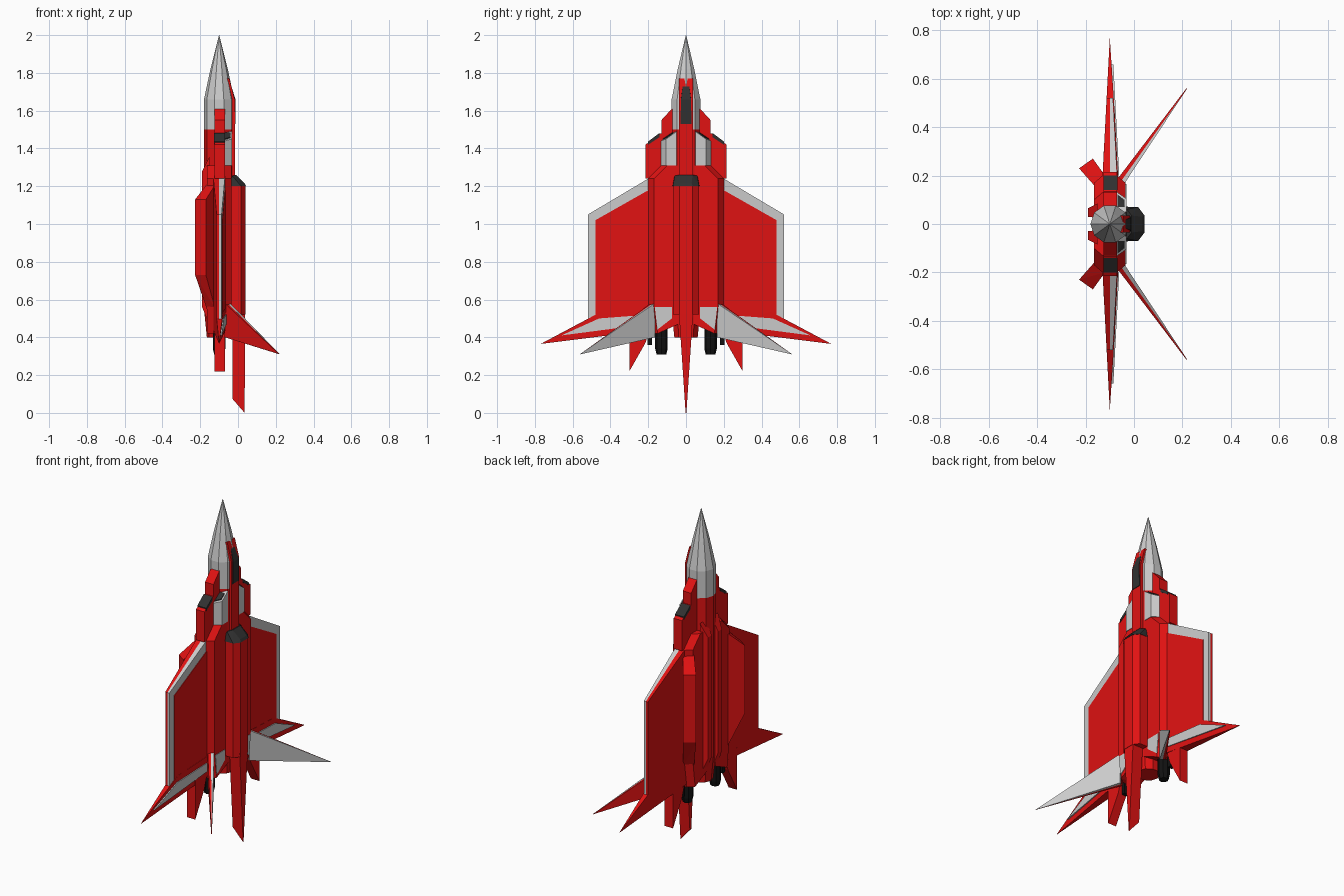
import bpy, bmesh
from math import cos, sin, tau

if "Cube" in bpy.data.objects:
    bpy.data.objects.remove(bpy.data.objects["Cube"])


def material(name, rgb):
    m = bpy.data.materials.new(name)
    m.diffuse_color = (*rgb, 1)
    m.use_nodes = True
    m.node_tree.nodes["Principled BSDF"].inputs["Base Color"].default_value = m.diffuse_color
    return m


RED = material("red_paint", (0.75, 0.006, 0.006))
DARK = material("dark_glass", (0.03, 0.03, 0.03))
BLACK = material("black_metal", (0.006, 0.006, 0.006))
GREY = None


def hull(name, pts, mat=GREY, mirror=False):
    """Flat-faced convex part around the given points, optionally mirrored over y."""
    bm = bmesh.new()
    for p in pts:
        bm.verts.new(p)
    res = bmesh.ops.convex_hull(bm, input=bm.verts)
    loose = list({g for g in res["geom_interior"] + res["geom_unused"]
                  if isinstance(g, bmesh.types.BMVert)})
    bmesh.ops.delete(bm, geom=loose, context='VERTS')
    bmesh.ops.dissolve_limit(bm, angle_limit=0.01, verts=bm.verts, edges=bm.edges)
    bmesh.ops.recalc_face_normals(bm, faces=bm.faces)
    me = bpy.data.meshes.new(name)
    bm.to_mesh(me)
    bm.free()
    ob = bpy.data.objects.new(name, me)
    bpy.context.collection.objects.link(ob)
    if mat:
        me.materials.append(mat)
    if mirror:
        mod = ob.modifiers.new("mirror", 'MIRROR')
        mod.use_axis = (False, True, False)
    return ob


def plate(name, yz, lo, hi, mat=GREY, mirror=True):
    """Outline in y-z, thickness from lo(y) to hi(y) along x."""
    f = lambda v, y: v(y) if callable(v) else v
    hull(name, [(f(v, y), y, z) for y, z in yz for v in (lo, hi)], mat, mirror)


def side(name, xz, w, mat, mirror=False):
    """Outline in x-z, extruded to both sides of y = 0."""
    hull(name, [(x, s * w, z) for x, z in xz for s in (-1, 1)], mat, mirror)


def tube(name, y, rings, n, mat=GREY, mirror=False):
    """Round part along z on the x = -0.1 axis from (radius, z) rings."""
    hull(name, [(-0.1 + r * cos(tau * i / n), y + r * sin(tau * i / n), z)
                for r, z in rings for i in range(n)], mat, mirror)


# Nose and central fuselage
tube("nose_cone", 0, [(0.001, 2.0), (0.046, 1.82), (0.08, 1.66), (0.08, 1.5)], 10)
tube("fuselage", 0, [(0.08, 1.5), (0.08, 0.55), (0.065, 0.4)], 10, RED)

# Canopy and its frame
side("canopy_frame", [(-0.09, 1.77), (-0.046, 1.77), (-0.017, 1.66),
                      (-0.017, 1.22), (-0.09, 1.22)], 0.036, RED)
hull("canopy_glass", [(x, s * w, z) for s in (-1, 1) for x, w, z in
                      [(-0.06, 0.02, 1.755), (-0.042, 0.015, 1.75), (-0.013, 0.026, 1.66),
                       (-0.013, 0.03, 1.53), (-0.05, 0.03, 1.53)]], DARK)

# Main body halves
section = [(-0.165, 0.17), (-0.13, 0.2), (-0.07, 0.2), (-0.035, 0.17)]
body = [(x, y, z) for x, y in section for z in (1.24, 0.57)]
body += [(x, y - 0.07, 1.31) for x, y in section]
body += [(x, y - 0.02, 0.42) for x, y in section]
body += [(x, 0.04, z) for x in (-0.165, -0.035) for z in (1.31, 0.47)]
hull("body_half", body, RED, True)
hull("belly_fairing", [(x, y, z) for x, ys, zs in
                       [(-0.19, (0.03, 0.065), (1.28, 0.56)), (-0.15, (0.025, 0.085), (1.36, 0.46))]
                       for y in ys for z in zs], RED, True)
plate("rear_panel", [(0.075, 0.56), (0.165, 0.56), (0.152, 0.44), (0.075, 0.5)], -0.06, -0.032)

# Shoulder blocks and intakes
plate("shoulder_block", [(0.05, 1.61), (0.075, 1.61), (0.13, 1.55), (0.13, 1.28), (0.05, 1.28)],
      -0.125, -0.07, RED)
plate("intake_block", [(0.1, 1.48), (0.135, 1.48), (0.215, 1.42), (0.215, 1.24), (0.1, 1.24)],
      -0.125, -0.07, RED)
plate("intake_mouth", [(0.14, 1.482), (0.2, 1.437), (0.2, 1.42), (0.14, 1.46)], -0.127, -0.068, DARK)
hull("upper_intake", [(x, y, z) for x, y, top in
                      [(-0.1, 0.05, 1.5), (-0.032, 0.05, 1.49), (-0.032, 0.105, 1.45),
                       (-0.07, 0.132, 1.44), (-0.1, 0.132, 1.44)] for z in (top, 1.31)], GREY, True)
hull("upper_intake_mouth", [(x, y, z + d) for x, y, z in
                            [(-0.068, 0.07, 1.48), (-0.04, 0.07, 1.478), (-0.04, 0.1, 1.455),
                             (-0.068, 0.122, 1.446)] for d in (-0.01, 0.006)], DARK, True)

# Dorsal spine with dark cap
spine = [(-0.05, 0.07), (0.015, 0.068), (0.04, 0.035)]
hull("dorsal_spine", [(x, s * y, z) for x, y in spine for s in (-1, 1)
                      for z in (1.2, 0.52)], RED)
hull("spine_cap", [(x, s * y, z) for s in (-1, 1) for x, y, z in
                   [(-0.05, 0.072, 1.2), (0.017, 0.07, 1.2), (0.043, 0.036, 1.2),
                    (-0.03, 0.06, 1.255), (-0.01, 0.035, 1.26), (0.035, 0.03, 1.215)]], DARK)

# Central tail spike
hull("tail_spike", [(x, s * y, z) for s in (-1, 1) for x, y, z in
                    [(-0.03, 0.038, 0.54), (0.038, 0.038, 0.54), (-0.03, 0.007, 0.075),
                     (0.035, 0.002, 0.0)]], RED)

# Wings: red underside, grey upper rim, red upper panel
thick = lambda y: 0.03 * (0.77 - y) / 0.57
wing = [(0.18, 1.24), (0.2, 1.24), (0.52, 1.05), (0.52, 0.47), (0.18, 0.55)]
plate("wing_underside", wing, lambda y: -0.1 - thick(y), -0.1, RED)
plate("wing_rim", wing, -0.1, lambda y: -0.1 + thick(y))
plate("wing_panel", [(0.18, 1.19), (0.48, 1.02), (0.48, 0.479), (0.18, 0.55)],
      -0.1, lambda y: -0.097 + thick(y), RED)

# Tailplanes with grey inlay
plate("tailplane", [(0.15, 0.56), (0.45, 0.535), (0.77, 0.365), (0.17, 0.44)],
      lambda y: -0.1 - thick(y), lambda y: -0.096 + thick(y) if y < 0.7 else -0.1, RED)
plate("tailplane_inlay", [(0.2, 0.52), (0.46, 0.5), (0.66, 0.41), (0.2, 0.47)],
      -0.1, lambda y: -0.091 + thick(y))

# Canted tail fins: red outside, grey inside
for name, s, mat in (("fin_outer", -1, RED), ("fin_inner", 1, GREY)):
    root = [(-0.055 + k * s * 0.014, 0.175 - k * s * 0.01, z)
            for k in (0, 1) for z in (0.58, 0.4)]
    hull(name, root + [(0.22, 0.56, 0.31), (0.218 + s * 0.002, 0.56, 0.312)], mat, True)

# Belly strakes and rear spikes
hull("belly_strake", [(x, y, z) for x, y, zs in
                      [(-0.165, 0.16, (1.21, 0.55)), (-0.12, 0.2, (1.21, 0.55)),
                       (-0.227, 0.23, (1.13, 0.73)), (-0.17, 0.27, (1.13, 0.73))]
                      for z in zs], RED, True)
plate("rear_spike", [(0.18, 0.48), (0.3, 0.47), (0.3, 0.22), (0.215, 0.37)], -0.125, -0.07, RED)

# Engine nozzles
tube("engine_nozzle", 0.13, [(0.033, 0.52), (0.033, 0.34), (0.026, 0.31)], 8, BLACK, True)
plate("small_thruster", [(0.18, 0.45), (0.203, 0.45), (0.203, 0.36), (0.18, 0.36)],
      -0.115, -0.085, BLACK)
